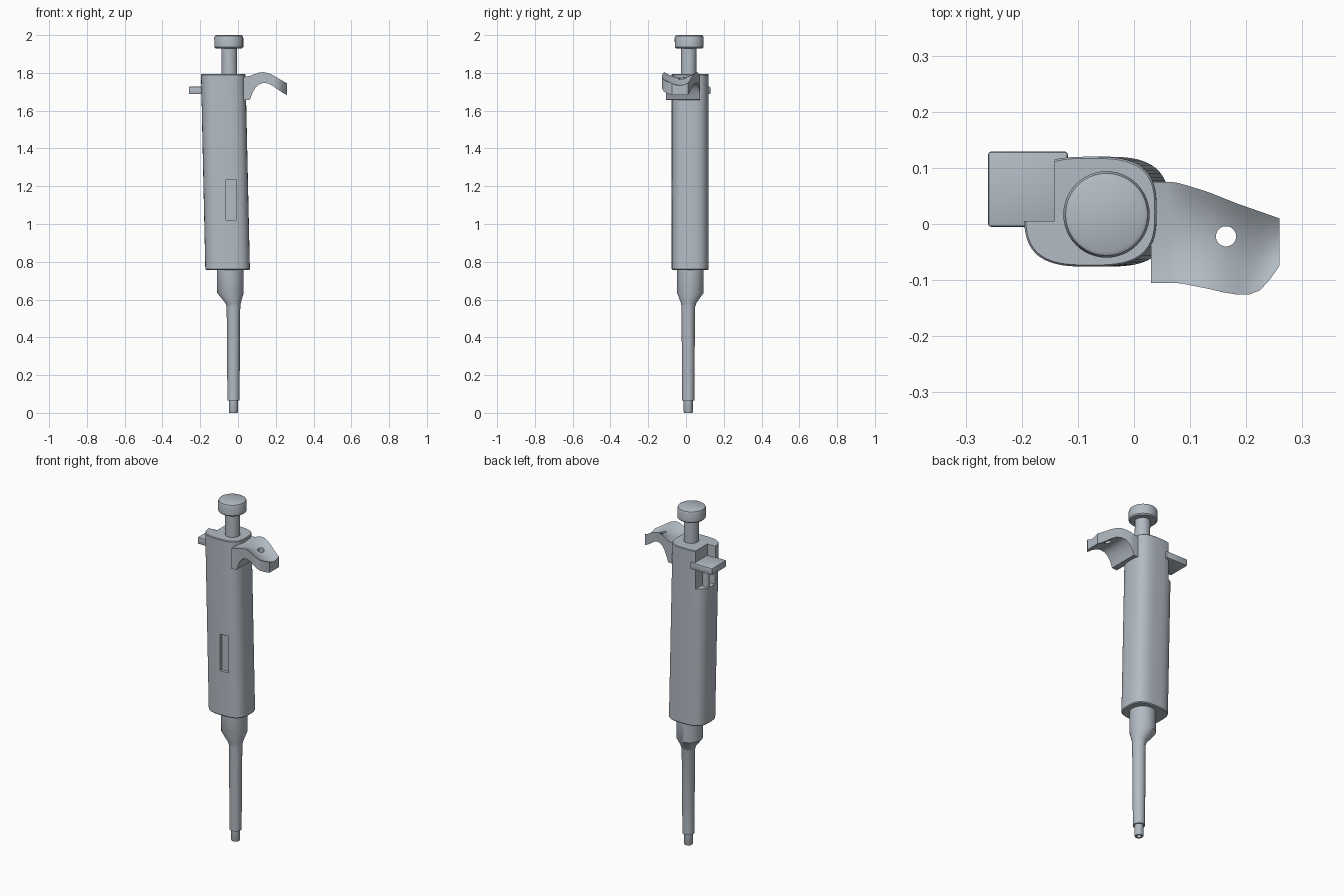
import bpy, bmesh, math

if "Cube" in bpy.data.objects:
    bpy.data.objects.remove(bpy.data.objects["Cube"])

grey = bpy.data.materials.new("blue_grey_plastic")
grey.diffuse_color = (0.45, 0.50, 0.55, 1)
grey.use_nodes = True
grey.node_tree.nodes["Principled BSDF"].inputs["Base Color"].default_value = grey.diffuse_color


def finish(name, bm, angle=35):
    bmesh.ops.recalc_face_normals(bm, faces=bm.faces)
    me = bpy.data.meshes.new(name)
    bm.to_mesh(me)
    bm.free()
    ob = bpy.data.objects.new(name, me)
    bpy.context.collection.objects.link(ob)
    me.materials.append(grey)
    bpy.ops.object.select_all(action='DESELECT')
    bpy.context.view_layer.objects.active = ob
    ob.select_set(True)
    bpy.ops.object.shade_smooth_by_angle(angle=math.radians(angle))
    return ob


def loft(name, rings, angle=35):
    """Skin closed rings of equal length and cap both ends."""
    bm = bmesh.new()
    rows = [[bm.verts.new(p) for p in r] for r in rings]
    n = len(rows[0])
    for a, b in zip(rows, rows[1:]):
        for i in range(n):
            j = (i + 1) % n
            bm.faces.new((a[i], a[j], b[j], b[i]))
    bm.faces.new(rows[0])
    bm.faces.new(rows[-1])
    return finish(name, bm, angle)


def section(cx, cy, rx, ry, z, power=2.0, n=48):
    """Superellipse ring; power 2 is a circle."""
    pts = []
    for i in range(n):
        t = 2 * math.pi * i / n
        c, s = math.cos(t), math.sin(t)
        pts.append((cx + rx * math.copysign(abs(c) ** (2 / power), c),
                    cy + ry * math.copysign(abs(s) ** (2 / power), s), z))
    return pts


def round_part(name, rows):
    """Rows of (z, centre x, centre y, radius)."""
    return loft(name, [section(x, y, r, r, z) for z, x, y, r in rows])


def box(name, lo, hi, bevel=0.0):
    bm = bmesh.new()
    bmesh.ops.create_cube(bm, size=1)
    for v in bm.verts:
        v.co = [(a + b) / 2 + c * (b - a) for a, b, c in zip(lo, hi, v.co)]
    if bevel:
        bmesh.ops.bevel(bm, geom=bm.edges[:], offset=bevel, segments=2,
                        affect='EDGES', profile=0.5)
    return finish(name, bm)


def cut(target, cutter):
    mod = target.modifiers.new("cut", 'BOOLEAN')
    mod.operation = 'DIFFERENCE'
    mod.solver = 'EXACT'
    mod.object = cutter
    bpy.context.view_layer.objects.active = target
    bpy.ops.object.modifier_apply(modifier=mod.name)
    bpy.data.objects.remove(cutter, do_unlink=True)


# Handle body: rounded section, leaning slightly
def body_ring(z, shrink=0.0):
    t = (z - 0.757) / 1.037
    return section(-0.055 - 0.023 * t, 0.022, 0.118 - shrink, 0.098 - shrink,
                   z, 3.0, 72)


body = loft("handle_body", [body_ring(0.757, 0.004), body_ring(0.762),
                            body_ring(1.790), body_ring(1.794, 0.003)])
cut(body, box("window_cutter", (-0.063, -0.2, 1.02), (-0.010, -0.058, 1.235)))
cut(body, box("notch_cutter", (-0.4, 0.005, 1.57), (-0.142, 0.3, 1.9)))

# Ejector button and its post in the notch
box("ejector_button", (-0.26, -0.005, 1.687), (-0.118, 0.129, 1.727), 0.005)
round_part("ejector_post", [(1.56, -0.163, 0.045, 0.019),
                            (1.70, -0.163, 0.045, 0.019)])

# Plunger
round_part("plunger_rod", [(1.78, -0.045, 0.014, 0.041),
                           (1.94, -0.047, 0.015, 0.041)])
round_part("plunger_knob", [(1.930, -0.048, 0.017, 0.070),
                            (1.936, -0.048, 0.017, 0.076),
                            (1.985, -0.049, 0.017, 0.077),
                            (1.996, -0.049, 0.017, 0.073),
                            (2.000, -0.049, 0.017, 0.066)])

# Lower shaft: neck, off-centre cone, tube
round_part("lower_shaft", [(0.065, -0.024, 0.012, 0.032),
                           (0.560, -0.024, 0.012, 0.036),
                           (0.580, -0.026, 0.014, 0.040),
                           (0.635, -0.040, 0.023, 0.070),
                           (0.765, -0.041, 0.023, 0.071)])
tip = round_part("tip_nozzle", [(0.0, -0.024, 0.012, 0.022),
                                (0.004, -0.024, 0.012, 0.024),
                                (0.075, -0.024, 0.012, 0.024)])
cut(tip, round_part("bore_cutter", [(-0.02, -0.024, 0.012, 0.013),
                                    (0.05, -0.024, 0.012, 0.013)]))

# Finger hook: (x, top z, bottom z, front y, back y, saddle dip)
stations = [
    (0.030, 1.778, 1.656, -0.105, 0.075, 0.004),
    (0.063, 1.784, 1.658, -0.105, 0.075, 0.012),
    (0.075, 1.789, 1.690, -0.105, 0.074, 0.017),
    (0.090, 1.795, 1.718, -0.107, 0.070, 0.022),
    (0.110, 1.801, 1.739, -0.111, 0.064, 0.026),
    (0.135, 1.804, 1.747, -0.116, 0.056, 0.028),
    (0.160, 1.799, 1.744, -0.122, 0.046, 0.028),
    (0.185, 1.788, 1.731, -0.126, 0.036, 0.027),
    (0.205, 1.776, 1.716, -0.126, 0.029, 0.025),
    (0.225, 1.764, 1.702, -0.118, 0.022, 0.022),
    (0.242, 1.754, 1.691, -0.099, 0.016, 0.018),
    (0.259, 1.746, 1.683, -0.075, 0.010, 0.012),
]
rings, m = [], 12
for x, zt, zb, yf, yb, dip in stations:
    ys = [yf + (yb - yf) * i / m for i in range(m + 1)]
    top = [(x, y, zt - dip * (1 - (2 * i / m - 1) ** 2))
           for i, y in enumerate(ys)]
    rings.append(top + [(x, y, zb) for y in reversed(ys)])
hook = loft("finger_hook", rings, 40)
cut(hook, round_part("hole_cutter", [(1.6, 0.164, -0.022, 0.018),
                                     (1.9, 0.164, -0.022, 0.018)]))

# Smooth the cut parts again, keeping their new edges sharp
for ob in (body, tip, hook):
    bpy.ops.object.select_all(action='DESELECT')
    bpy.context.view_layer.objects.active = ob
    ob.select_set(True)
    bpy.ops.object.shade_smooth_by_angle(angle=math.radians(35))
